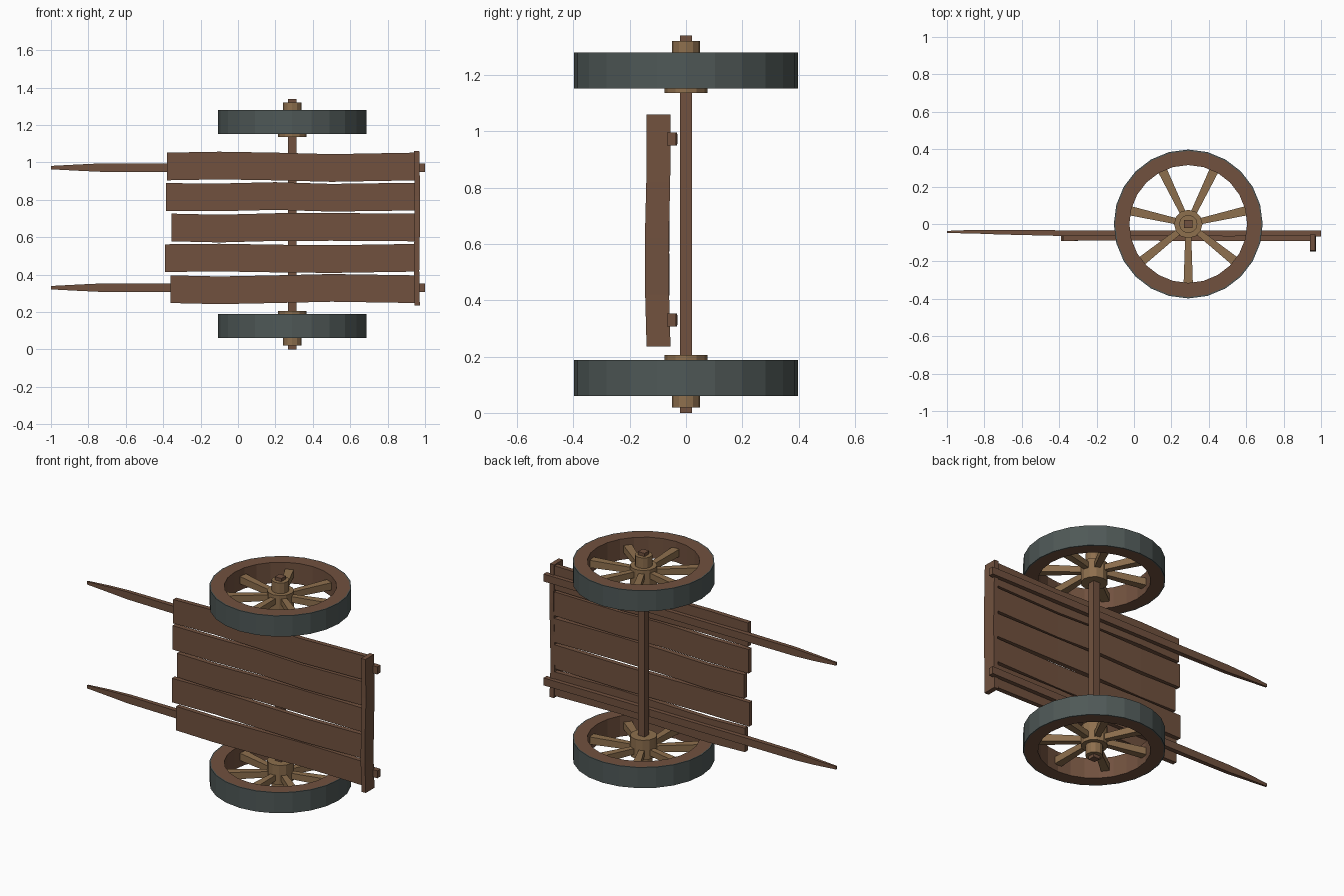
import bpy, bmesh, math
from mathutils import Matrix, Vector

if "Cube" in bpy.data.objects:
    bpy.data.objects.remove(bpy.data.objects["Cube"])


def material(name, rgb):
    m = bpy.data.materials.new(name)
    m.diffuse_color = (*rgb, 1)
    m.use_nodes = True
    m.node_tree.nodes["Principled BSDF"].inputs["Base Color"].default_value = m.diffuse_color
    return m


WOOD = material("brown wood", (0.165, 0.083, 0.049))
PALE = material("pale wood", (0.27, 0.160, 0.075))
IRON = material("grey iron", (0.078, 0.098, 0.095))

CX, H = 0.29, 1.34          # axle position and total height


def finish(name, bm, mat):
    bmesh.ops.recalc_face_normals(bm, faces=bm.faces[:])
    me = bpy.data.meshes.new(name)
    bm.to_mesh(me)
    bm.free()
    me.materials.append(mat)
    ob = bpy.data.objects.new(name, me)
    bpy.context.collection.objects.link(ob)
    return ob


def loft(bm, loops, closed=False):
    """Skin a list of point loops; cap the ends unless closed."""
    rings = [[bm.verts.new(p) for p in lp] for lp in loops]
    n = len(rings[0])
    pairs = list(zip(rings, rings[1:]))
    if closed:
        pairs.append((rings[-1], rings[0]))
    else:
        bm.faces.new(rings[0])
        bm.faces.new(rings[-1])
    for a, b in pairs:
        for i in range(n):
            j = (i + 1) % n
            bm.faces.new((a[i], a[j], b[j], b[i]))


def beam(name, stations, mat):
    """Beam along x; each station is (x, y0, y1, z0, z1)."""
    bm = bmesh.new()
    loft(bm, [[(x, a, c), (x, b, c), (x, b, d), (x, a, d)]
              for x, a, b, c, d in stations])
    return finish(name, bm, mat)


def lathe(name, profile, sides, mat, closed):
    """Turn an (r, z) profile about the axle."""
    bm = bmesh.new()
    loops = []
    for r, z in profile:
        loops.append([(CX + r * math.cos(t * math.tau / sides),
                       r * math.sin(t * math.tau / sides), z) for t in range(sides)])
    loft(bm, loops, closed)
    return finish(name, bm, mat)


# Wheels: the upper one mirrors the lower one
for label, f in (("lower", lambda z: z), ("upper", lambda z: H - z)):
    z0, z1, zm = f(0.06), f(0.188), f(0.124)
    lathe(label + "_tyre", [(0.391, z0), (0.398, z0), (0.398, z1), (0.391, z1)],
          24, IRON, True)
    lathe(label + "_rim", [(0.315, z0), (0.391, z0), (0.391, z1), (0.315, z1)],
          24, WOOD, True)
    lathe(label + "_hub", [(0.049, f(0.02)), (0.049, f(0.085)),
                           (0.076, f(0.085)), (0.076, f(0.205))], 12, PALE, False)
    # Seven spokes widening towards the rim
    bm = bmesh.new()
    for i in range(7):
        rot = Matrix.Translation((CX, 0, 0)) @ Matrix.Rotation(
            -math.pi / 2 + i * math.tau / 7, 4, 'Z')
        loft(bm, [[rot @ Vector((r, s * w, zm + t * d))
                   for s, t in ((-1, -1), (1, -1), (1, 1), (-1, 1))]
                  for r, w, d in ((0.06, 0.016, 0.018), (0.325, 0.025, 0.023))])
    finish(label + "_spokes", bm, PALE)

# Square axle
beam("axle", [(CX - 0.022, -0.022, 0.022, 0, H), (CX + 0.022, -0.022, 0.022, 0, H)], WOOD)

# Two shafts with tapered handles
for label, z in (("lower_shaft", 0.33), ("upper_shaft", 0.972)):
    beam(label, [(x, y0, y1, z - w, z + w) for x, y0, y1, w in (
        (-1.0, -0.048, -0.037, 0.009), (-0.85, -0.051, -0.031, 0.017),
        (-0.72, -0.056, -0.032, 0.023), (-0.3, -0.066, -0.034, 0.023),
        (1.0, -0.068, -0.036, 0.023))], WOOD)

# Five uneven floor planks: left end, centre height, wobble at each station
planks = [(-0.36, 0.322, (0, -0.006, 0.0, 0.007, 0)),
          (-0.39, 0.488, (0, 0.003, -0.002, -0.005, 0.002)),
          (-0.355, 0.652, (0, -0.006, 0.002, 0.003, 0)),
          (-0.385, 0.815, (0, -0.002, 0.005, -0.004, 0.002)),
          (-0.38, 0.978, (0, 0.005, 0, -0.008, 0))]
for i, (x0, zc, wob) in enumerate(planks):
    beam(f"floor_plank_{i + 1}",
         [(x, -0.090 + k, -0.061 + k, zc + w - 0.074, zc + w + 0.074)
          for x, w, k in zip((x0, -0.1, 0.2, 0.5, 0.948), wob,
                             (0, 0.002, 0, -0.002, 0))], WOOD)

# End board across the planks
bm = bmesh.new()
loft(bm, [[(0.943 + k, a, z), (0.972 + k, a, z), (0.972 + k, b, z), (0.943 + k, b, z)]
          for z, a, b, k in ((0.236, -0.14, -0.055, 0.0), (0.42, -0.145, -0.06, -0.003),
                             (0.62, -0.146, -0.061, 0.0), (0.82, -0.141, -0.056, 0.002),
                             (1.06, -0.141, -0.055, -0.003))])
finish("end_board", bm, WOOD)
